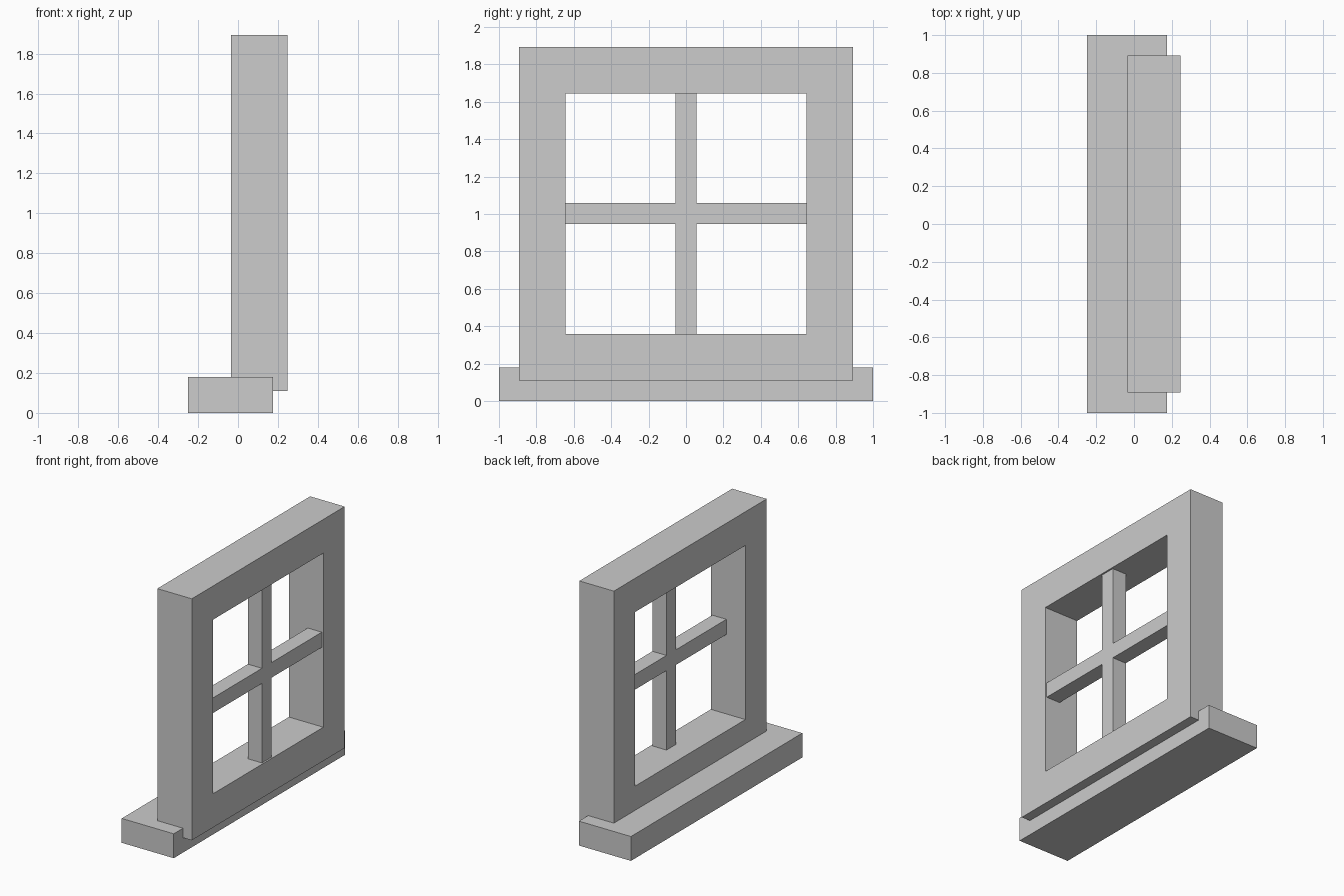
import bpy
import bmesh

cube = bpy.data.objects.get("Cube")
if cube:
    bpy.data.objects.remove(cube, do_unlink=True)

# Single painted finish
grey = bpy.data.materials.new("light_grey")
grey.use_nodes = True
colour = (0.604, 0.604, 0.604, 1)
grey.diffuse_color = colour
grey.node_tree.nodes["Principled BSDF"].inputs["Base Color"].default_value = colour


def add_object(name, bm):
    bmesh.ops.recalc_face_normals(bm, faces=bm.faces)
    mesh = bpy.data.meshes.new(name)
    bm.to_mesh(mesh)
    bm.free()
    mesh.materials.append(grey)
    obj = bpy.data.objects.new(name, mesh)
    bpy.context.collection.objects.link(obj)
    return obj


def add_box(name, x, y, z):
    """Box spanning the given (low, high) range on each axis."""
    bm = bmesh.new()
    bmesh.ops.create_cube(bm, size=1)
    for v in bm.verts:
        v.co = [lo + (c + 0.5) * (hi - lo) for c, (lo, hi) in zip(v.co, (x, y, z))]
    return add_object(name, bm)


def add_prism(name, outline, x):
    """Extrude a closed (y, z) outline across the x range."""
    bm = bmesh.new()
    face = bm.faces.new([bm.verts.new((x[0], py, pz)) for py, pz in outline])
    solid = bmesh.ops.extrude_face_region(bm, geom=[face])
    verts = [g for g in solid["geom"] if isinstance(g, bmesh.types.BMVert)]
    bmesh.ops.translate(bm, verts=verts, vec=(x[1] - x[0], 0, 0))
    return add_object(name, bm)


mid = 1.002      # height of the opening's centre
outer = 0.892    # half size of the frame
inner = 0.643    # half size of the opening
bar = 0.056      # half width of the glazing bars
frame_x = (-0.035, 0.247)
bar_x = (0.12, 0.235)

# Sill
add_box("sill", (-0.25, 0.175), (-1, 1), (0, 0.18))

# Square frame: a ring of four quads thickened across x
bm = bmesh.new()
corners = [(-1, -1), (1, -1), (1, 1), (-1, 1)]
rings = [[bm.verts.new((x, s * y, mid + s * z)) for y, z in corners]
         for x in frame_x for s in (outer, inner)]
back_out, back_in, front_out, front_in = rings
for a, b in ((back_out, back_in), (back_in, front_in),
             (front_in, front_out), (front_out, back_out)):
    for i in range(4):
        j = (i + 1) % 4
        bm.faces.new((a[i], a[j], b[j], b[i]))
add_object("window_frame", bm)

# Glazing bars: one cross-shaped outline
cross = []
y, z = 1, 0
for _ in range(4):
    for along, side in ((inner, -bar), (inner, bar)):
        cross.append((y * along - z * side, mid + z * along + y * side))
    cross.append(((y - z) * bar, mid + (y + z) * bar))
    y, z = -z, y
add_prism("glazing_bars", cross, bar_x)
